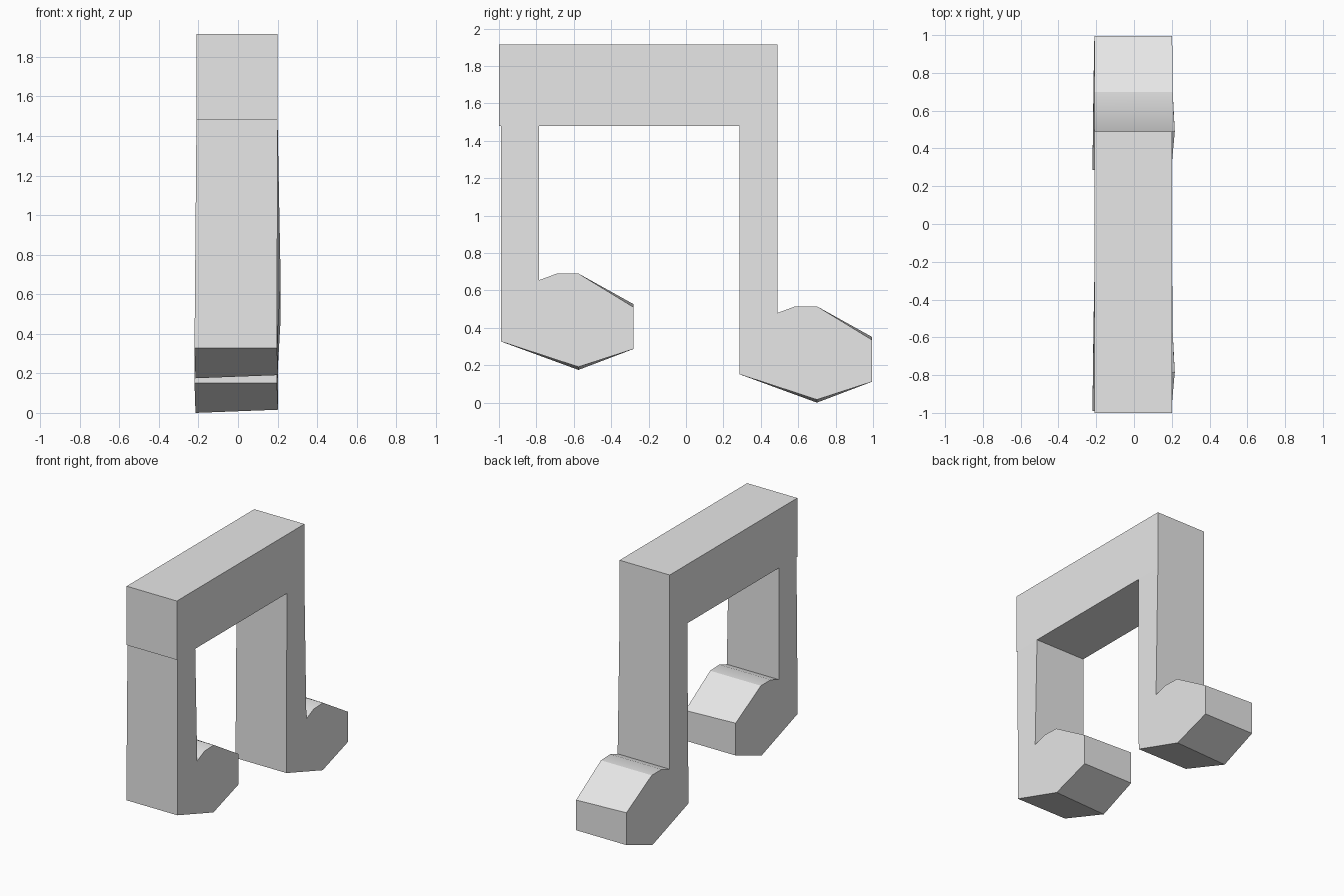
import bpy
import bmesh
import math

cube = bpy.data.objects.get("Cube")
if cube:
    bpy.data.objects.remove(cube, do_unlink=True)

grey = bpy.data.materials.new("light grey")
grey.use_nodes = True
grey.diffuse_color = (0.8, 0.8, 0.8, 1)
grey.node_tree.nodes["Principled BSDF"].inputs["Base Color"].default_value = (0.8, 0.8, 0.8, 1)


def extrude_profile(name, right, left):
    """Join two matching (x, y, z) outlines into a solid."""
    bm = bmesh.new()
    a = [bm.verts.new(p) for p in right]
    b = [bm.verts.new(p) for p in left]
    bm.faces.new(a)
    bm.faces.new(b[::-1])
    for i in range(len(a)):
        j = (i + 1) % len(a)
        bm.faces.new((a[j], a[i], b[i], b[j]))
    bmesh.ops.recalc_face_normals(bm, faces=bm.faces)
    mesh = bpy.data.meshes.new(name)
    bm.to_mesh(mesh)
    bm.free()
    mesh.materials.append(grey)
    obj = bpy.data.objects.new(name, mesh)
    bpy.context.collection.objects.link(obj)
    bpy.ops.object.select_all(action="DESELECT")
    obj.select_set(True)
    bpy.context.view_layer.objects.active = obj
    bpy.ops.object.shade_smooth_by_angle(angle=math.radians(25))
    return obj


# Beam across the top
outline = [(-1.0, 1.48), (0.49, 1.48), (0.49, 1.915), (-1.0, 1.915)]
extrude_profile("beam", [(0.2, y, z) for y, z in outline],
                [(-0.21, y, z) for y, z in outline])

# Stem and angular head: low x, high x, y, z, and z skew between the sides
NOTE = [
    (-0.21, 0.2, 0.285, 1.48, 0),        # stem top, front
    (-0.22, 0.197, 0.285, 0.152, 0),     # stem foot
    (-0.215, 0.202, 0.70, 0.008, 0.008), # head bottom
    (-0.21, 0.202, 0.995, 0.112, 0),     # head tip
    (-0.21, 0.202, 0.995, 0.343, -0.008),
    (-0.21, 0.205, 0.70, 0.515, 0),      # head top
    (-0.21, 0.21, 0.585, 0.515, 0),
    (-0.21, 0.216, 0.49, 0.48, 0),       # notch beside the stem
    (-0.21, 0.2, 0.49, 1.48, 0),         # stem top, back
]

for name, dy, dz in (("back_note", 0, 0), ("front_note", -1.275, 0.175)):
    top = 1.48
    height = lambda z, s: z if z == top else z + dz + s
    extrude_profile(
        name,
        [(hi, y + dy, height(z, s)) for lo, hi, y, z, s in NOTE],
        [(lo, y + dy, height(z, -s)) for lo, hi, y, z, s in NOTE],
    )
